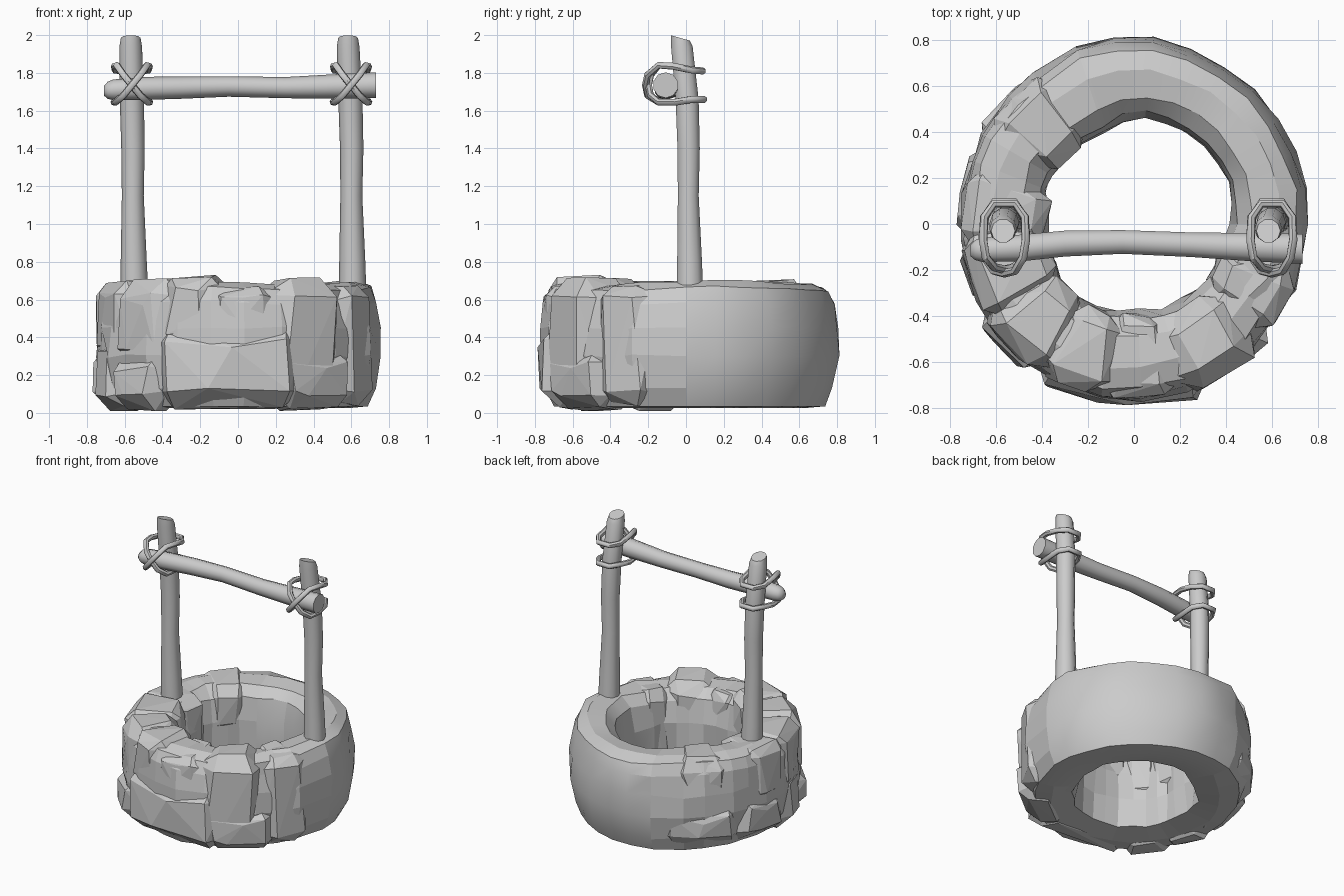
import bpy, bmesh, math, random
from mathutils import Vector

if "Cube" in bpy.data.objects:
    bpy.data.objects.remove(bpy.data.objects["Cube"])
random.seed(11)


def finish(name, bm, angle=None):
    bmesh.ops.recalc_face_normals(bm, faces=bm.faces[:])
    me = bpy.data.meshes.new(name)
    bm.to_mesh(me)
    bm.free()
    ob = bpy.data.objects.new(name, me)
    bpy.context.collection.objects.link(ob)
    if angle:
        smooth(ob, angle)
    return ob


def smooth(ob, angle):
    bpy.ops.object.select_all(action='DESELECT')
    ob.select_set(True)
    bpy.context.view_layer.objects.active = ob
    bpy.ops.object.shade_smooth_by_angle(angle=math.radians(angle))


def skin(bm, rings, closed):
    n, m = len(rings), len(rings[0])
    for i in range(n if closed else n - 1):
        for j in range(m):
            bm.faces.new((rings[i][j], rings[i][(j + 1) % m],
                          rings[(i + 1) % n][(j + 1) % m], rings[(i + 1) % n][j]))
    if not closed:
        bm.faces.new(rings[0])
        bm.faces.new(rings[-1])


def tube(name, stations, sides, closed=False, fixed_axis=None):
    """Sweep a polygon along (x, y, z, radius) stations."""
    bm = bmesh.new()
    pts = [Vector(s[:3]) for s in stations]
    n, rings = len(pts), []
    c = sum(pts, Vector()) / n
    for i, p in enumerate(pts):
        if closed:  # rope frames face away from the loop centre
            d = (pts[(i + 1) % n] - pts[i - 1]).normalized()
            u = (p - c - d * (p - c).dot(d)).normalized()
        else:
            d = Vector(fixed_axis)
            u = d.cross(Vector((0, 1, 0))).normalized()
        v = d.cross(u)
        r = stations[i][3]
        rings.append([bm.verts.new(p + r * (u * math.cos(t) + v * math.sin(t)))
                      for t in (math.tau * k / sides for k in range(sides))])
    skin(bm, rings, closed)
    return finish(name, bm, 50)


# Well wall: worn smooth on the right and back, rough on the left and front
def lookup(table, a):
    f = (a % 360) / 30
    i = int(f)
    t = f - i
    return table[i % 12] * (1 - t) + table[(i + 1) % 12] * t


outer = [.76, .77, .78, .82, .79, .77, .75, .75, .76, .77, .75, .74]
inner = [.43, .46, .475, .465, .43, .41, .40, .41, .42, .41, .40, .40]
profile = [(0, .05), (.45, .025), (.78, .035), (.91, .13), (1, .30), (.98, .45), (.93, .58),
           (.84, .655), (.6, .69), (.25, .675), (.05, .61), (-.03, .45), (-.03, .25)]
bm = bmesh.new()
rings = []
a = 0
while a < 352:
    rough = a > 105
    lo, hi = lookup(inner, a), lookup(outer, a)
    bump = random.uniform(-.022, .022) if rough else random.uniform(-.006, .006)
    s = .014 if rough else .008
    ring = []
    for i, (f, z) in enumerate(profile):
        r = lo + (hi - lo) * f + random.uniform(-s, s)
        r += bump * (1 if f < .3 else -.5)
        zz = z + (.012 * math.sin(math.radians(3 * a + 40)) if z > .5 else 0)
        zz += random.uniform(-s, s) * .7 if z > .1 else 0
        ring.append(bm.verts.new((r * math.cos(math.radians(a)), r * math.sin(math.radians(a)), zz)))
    rings.append(ring)
    a += random.uniform(9, 16) if rough else 12
skin(bm, rings, True)
wall = finish("well_wall", bm)

# Boulders: chamfered wedge hulls merged into the wall
boulders = bpy.data.collections.new("boulders")
bpy.context.scene.collection.children.link(boulders)


def stone(name, a0, a1, r0, r1, z0, z1, c=.06):
    bm = bmesh.new()
    am, rm, zm = (a0 + a1) / 2, (r0 + r1) / 2, (z0 + z1) / 2
    ca = math.degrees(c / rm)

    def add(a, r, z):
        j = lambda s: random.uniform(-s, s)
        a, r = math.radians(a + j(2.5)), r + j(.012)
        bm.verts.new((r * math.cos(a), r * math.sin(a), max(.01, z + j(.018))))
    for a, sa in ((a0, 1), (a1, -1)):
        for r, sr in ((r0, 1), (r1, -1)):
            for z, sz in ((z0, 1), (z1, -1)):
                add(a, r + sr * c, z + sz * c)
                add(a + sa * ca, r, z + sz * c)
                add(a + sa * ca, r + sr * c, z)
    # break the outer face off-centre so it is not a pyramid
    add(am - ca * .6, r1, z0 + c * 1.1)
    add(am + ca * .3, r1 - .01, z1 - c * 1.5)
    bmesh.ops.convex_hull(bm, input=bm.verts[:])
    bmesh.ops.delete(bm, geom=[v for v in bm.verts if not v.link_faces], context='VERTS')
    ob = finish(name, bm)
    bpy.context.collection.objects.unlink(ob)
    boulders.objects.link(ob)


stones = [
    (-77, -40, .42, .775, .15, .715, .09), (-43, -14, .40, .75, .04, .68, .07),
    (-102, -74, .40, .755, .42, .67, .05), (-124, -98, .41, .755, .37, .72, .06),
    (-152, -118, .40, .77, .26, .70, .08), (-178, -146, .39, .75, .30, .69, .06),
    (160, 189, .38, .75, .30, .69, .06), (118, 150, .41, .77, .34, .70, .08),
    (-126, -62, .50, .80, .02, .48, .10), (-75, -35, .50, .77, .02, .34, .08),
    (-154, -120, .50, .79, .01, .32, .09), (-178, -148, .50, .76, .02, .40, .08),
    (150, 186, .50, .77, .04, .36, .08), (112, 155, .55, .785, .06, .38, .08),
]
for i, s in enumerate(stones):
    stone(f"wall_stone_{i + 1}", *s)

mod = wall.modifiers.new("merge", 'BOOLEAN')
mod.operation, mod.solver = 'UNION', 'EXACT'
mod.operand_type, mod.collection = 'COLLECTION', boulders
bpy.context.view_layer.objects.active = wall
bpy.ops.object.modifier_apply(modifier=mod.name)
for ob in list(boulders.objects):
    bpy.data.objects.remove(ob)
bpy.data.collections.remove(boulders)
smooth(wall, 24)
for p in wall.data.polygons:  # facets stay flat on the rough side
    ang = math.degrees(math.atan2(p.center.y, p.center.x))
    if not -12 < ang < 105:
        p.use_smooth = False

# Two upright posts with slanted tops
for name, xs in (("left_post", (-.547, -.552, -.557, -.556, -.562, -.568, -.568)),
                 ("right_post", (.607, .605, .60, .602, .595, .583, .583))):
    z_r = ((.60, .022, .074), (.80, .019, .069), (1.15, .012, .058), (1.40, .014, .062),
           (1.66, .006, .064), (1.94, -.022, .06), (1.985, -.03, .052))
    post = tube(name, [(x, y, z, r) for x, (z, y, r) in zip(xs, z_r)], 10, fixed_axis=(0, 0, 1))
    for v in post.data.vertices:
        if v.co.z > 1.97:
            v.co.z += -.28 * (v.co.y + .03)

# Crossbeam lashed in front of the posts
tube("crossbeam", [(-.71, -.115, 1.705, .025), (-.69, -.113, 1.708, .045), (-.66, -.112, 1.71, .055),
                   (-.50, -.105, 1.718, .061), (-.30, -.085, 1.722, .059), (-.05, -.078, 1.728, .054),
                   (.25, -.09, 1.722, .056), (.50, -.10, 1.728, .064), (.73, -.108, 1.735, .068)],
     10, fixed_axis=(1, 0, 0))

# Rope lashings: one loop crossing over the beam in an X
half = [(-.045, .088, 1.81), (-.088, .03, 1.815), (-.092, -.07, 1.835), (-.08, -.145, 1.84),
        (-.045, -.187, 1.79), (0, -.198, 1.735), (.045, -.187, 1.68), (.085, -.145, 1.645),
        (.094, -.06, 1.645), (.085, .03, 1.66), (.045, .095, 1.66)]
path = half + [(-x, y, z) for x, y, z in reversed(half)]
for name, x0 in (("left_rope", -.562), ("right_rope", .598)):
    pts = []
    for i, (x, y, z) in enumerate(path):
        over = .016 if i > len(half) and y < -.17 else 0  # upper strand of the X
        pts.append((x0 + x, y - over, z, .019))
    tube(name, pts, 7, closed=True)
